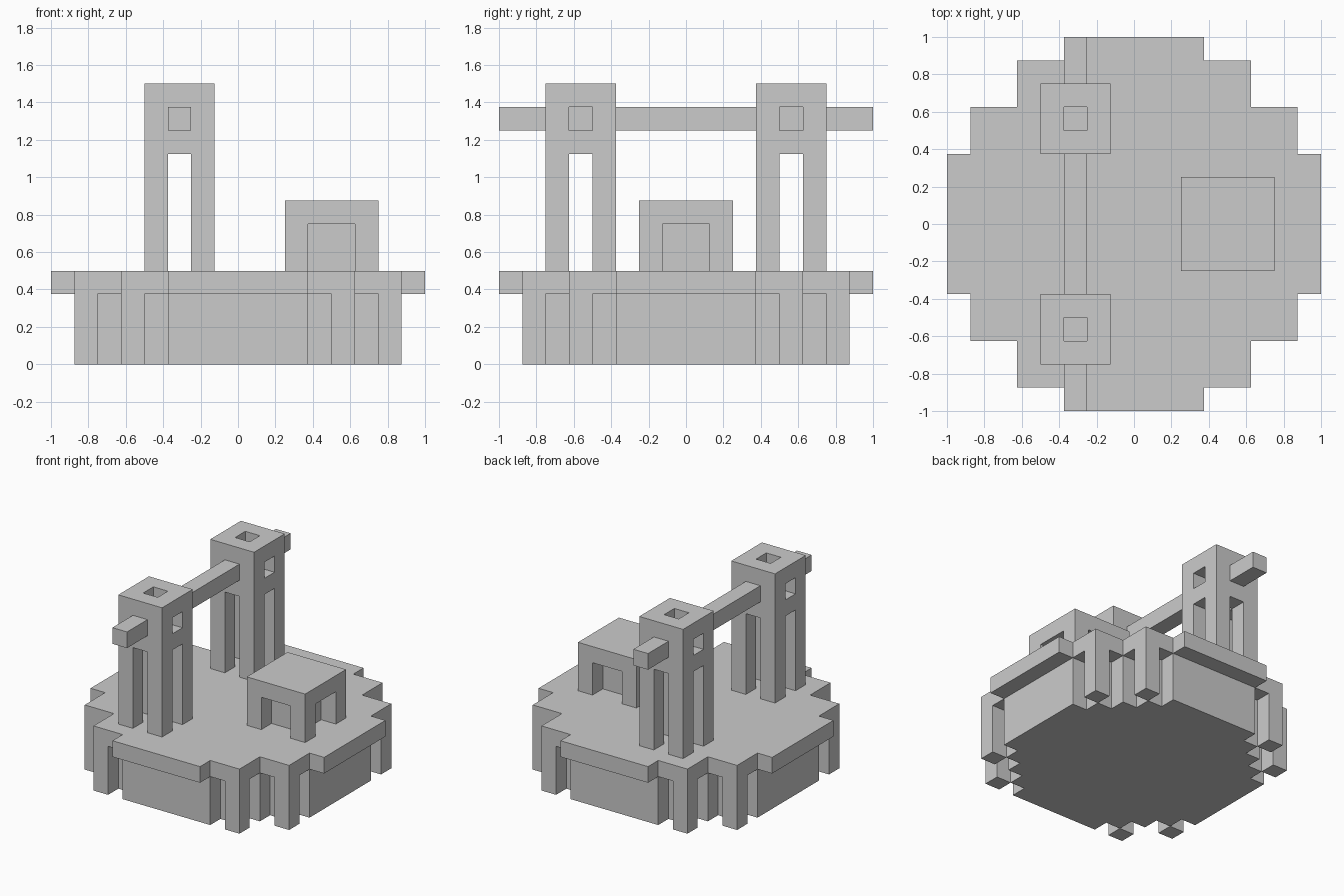
import bpy
import bmesh
from mathutils import Vector

if "Cube" in bpy.data.objects:
    bpy.data.objects.remove(bpy.data.objects["Cube"])

U = 0.125  # one block

stone = bpy.data.materials.new("plain_grey")
stone.use_nodes = True
GREY = (0.6, 0.6, 0.6, 1)
stone.diffuse_color = GREY
stone.node_tree.nodes["Principled BSDF"].inputs["Base Color"].default_value = GREY


def finish(name, bm):
    bmesh.ops.recalc_face_normals(bm, faces=bm.faces)
    mesh = bpy.data.meshes.new(name)
    bm.to_mesh(mesh)
    bm.free()
    mesh.materials.append(stone)
    obj = bpy.data.objects.new(name, mesh)
    bpy.context.collection.objects.link(obj)
    return obj


def boxes(name, corners):
    """One object made of boxes, each given by its low and high corner in blocks."""
    bm = bmesh.new()
    for low, high in corners:
        low, high = Vector(low) * U, Vector(high) * U
        size, mid = high - low, (low + high) / 2
        made = bmesh.ops.create_cube(bm, size=1)["verts"]
        bmesh.ops.scale(bm, vec=size, verts=made)
        bmesh.ops.translate(bm, vec=mid, verts=made)
    return finish(name, bm)


def stepped_slab(name, quarter, z0, z1):
    """Extrude a stepped outline, given for one quarter, from z0 to z1."""
    outline = []
    for sx, sy in ((1, 1), (1, -1), (-1, -1), (-1, 1)):
        part = [(sx * x, sy * y) for x, y in quarter]
        outline += part if sx == sy else part[::-1]
    bm = bmesh.new()
    face = bm.faces.new([bm.verts.new((x * U, y * U, z0 * U)) for x, y in outline])
    grown = bmesh.ops.extrude_face_region(bm, geom=[face])["geom"]
    top = [v for v in grown if isinstance(v, bmesh.types.BMVert)]
    bmesh.ops.translate(bm, vec=(0, 0, (z1 - z0) * U), verts=top)
    return finish(name, bm)


# Round stepped body, with a wider plate on top
body = [(3, 7)]
for i in range(3, 7):
    body += [(i, 9 - i), (i + 1, 9 - i)]
stepped_slab("base_body", body, 0, 3)
stepped_slab("base_plate", [(3, 8), (3, 7), (5, 7), (5, 5), (7, 5), (7, 3), (8, 3)], 3, 4)

# Posts under the outer corners of the plate
posts = []
for sx in (-1, 1):
    for sy in (-1, 1):
        for px, py in ((4.5, 6.5), (6.5, 4.5)):
            x, y = sx * px, sy * py
            posts.append(((x - 0.5, y - 0.5, 0), (x + 0.5, y + 0.5, 3)))
boxes("base_posts", posts)


# Towers: four corner columns joined by rails, with open windows in the head
def tower(name, cx, cy):
    parts = []
    for s in (-1, 1):
        for t in (-1, 1):
            x, y = cx + s, cy + t
            parts.append(((x - 0.5, y - 0.5, 4), (x + 0.5, y + 0.5, 12)))
        for z in (9, 11):
            parts.append(((cx - 0.5, cy + s - 0.5, z), (cx + 0.5, cy + s + 0.5, z + 1)))
            parts.append(((cx + s - 0.5, cy - 0.5, z), (cx + s + 0.5, cy + 0.5, z + 1)))
    boxes(name, parts)


tower("front_tower", -2.5, -4.5)
tower("back_tower", -2.5, 4.5)

# Long beam running through both towers
boxes("cross_beam", [((-3, -8, 10), (-2, 8, 11))])

# Small hut: roof, core and four corner posts
boxes("hut_roof", [((2, -2, 6), (6, 2, 7))])
boxes("hut_core", [((3, -1, 4), (5, 1, 6))])
boxes("hut_posts", [((x, y, 4), (x + 1, y + 1, 6)) for x in (2, 5) for y in (-2, 1)])
